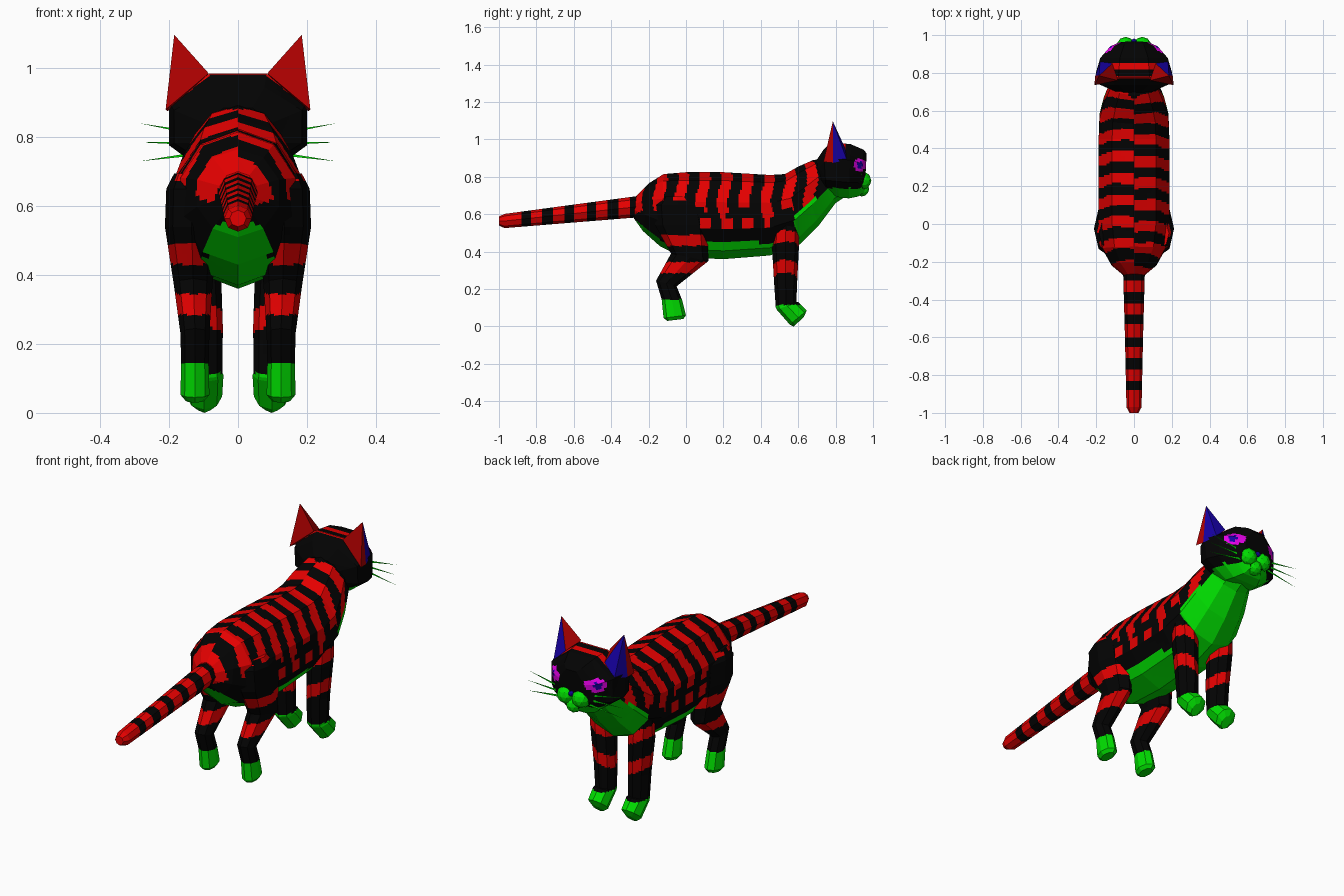
import bpy, bmesh
from math import sin, cos, pi, hypot
from mathutils import Vector

if "Cube" in bpy.data.objects:
    bpy.data.objects.remove(bpy.data.objects["Cube"])

# Flat colours
COLOURS = {
    "black": (0.001, 0.001, 0.001), "red": (0.78, 0, 0), "green": (0, 0.72, 0),
    "blue": (0.008, 0, 0.36), "magenta": (0.78, 0, 0.8), "dark red": (0.42, 0, 0)}
MATS = []
for name, rgb in COLOURS.items():
    m = bpy.data.materials.new(name)
    m.use_nodes = True
    m.diffuse_color = (*rgb, 1)
    m.node_tree.nodes["Principled BSDF"].inputs["Base Color"].default_value = (*rgb, 1)
    MATS.append(m)
BLACK, RED, GREEN, BLUE, MAGENTA, DARK_RED = range(6)


def finish(name, bm, rule):
    bmesh.ops.recalc_face_normals(bm, faces=bm.faces)
    for f in bm.faces:
        f.material_index = rule(f.calc_center_median())
    me = bpy.data.meshes.new(name)
    bm.to_mesh(me)
    bm.free()
    for m in MATS:
        me.materials.append(m)
    ob = bpy.data.objects.new(name, me)
    bpy.context.collection.objects.link(ob)


def loft(name, sections, rule, sides=10, split=3, step=0.015, mirror=1, flat=False):
    """Skin rings given by two (y, z) extremes, an x centre and a half width.
    Rings and sides are cut finely but stay straight, so facets remain flat.
    A flat loft has a side, not a corner, at the top and bottom."""
    turn, grow = (pi / sides, 1 / cos(pi / sides)) if flat else (0, 1)

    def ring(s):
        (ay, az), (by, bz), xc, w = s
        corners = []
        for i in range(sides):
            t = 2 * pi * i / sides + turn
            k = cos(t) * grow / 2
            corners.append(Vector((mirror * (xc + w * grow * sin(t)),
                                   (ay + by) / 2 + (ay - by) * k,
                                   (az + bz) / 2 + (az - bz) * k)))
        return [corners[i].lerp(corners[(i + 1) % sides], j / split)
                for i in range(sides) for j in range(split)]

    rings = [ring(s) for s in sections]
    rows = []
    for r0, r1 in zip(rings, rings[1:]):
        length = max((p - q).length for p, q in zip(r0, r1))
        n = max(1, round(length / step))
        rows += [[p.lerp(q, i / n) for p, q in zip(r0, r1)] for i in range(n)]
    rows.append(rings[-1])
    bm = bmesh.new()
    grid = [[bm.verts.new(p) for p in row] for row in rows]
    count = sides * split
    for lo, hi in zip(grid, grid[1:]):
        for i in range(count):
            j = (i + 1) % count
            bm.faces.new((lo[i], lo[j], hi[j], hi[i]))
    bm.faces.new(grid[0])
    bm.faces.new(grid[-1])
    finish(name, bm, rule)


# Wavy stripes shared by the back and the top of the hips
def striped(c):
    shift = 0.012 * sin(26 * c.z + 3) - (0.006 if c.x > 0 else 0.032)
    return ((c.y + 0.03 + shift) / 0.115 + 0.25) % 1 < 0.5


# Body and neck: stripes over the back, pale belly and throat
def body_rule(c):
    belly = 0.45 + max(0, -0.12 - c.y) * 0.8
    if c.y > 0.58:
        belly = 0.62 + 0.7 * (c.y - 0.6)
    if c.z < belly:
        return GREEN
    low = 0.61 + 0.02 * sin(25 * c.y)
    patch = 0.52 < c.z < 0.585 and 0.05 < c.y < 0.45
    return RED if striped(c) and (low < c.z < 0.88 or patch) else BLACK


loft("body", [
    ((-0.265, 0.70), (-0.28, 0.58), 0, 0.055),
    ((-0.20, 0.765), (-0.23, 0.51), 0, 0.125),
    ((-0.12, 0.815), (-0.14, 0.43), 0, 0.175),
    ((0.0, 0.825), (-0.02, 0.37), 0, 0.197),
    ((0.2, 0.825), (0.2, 0.36), 0, 0.197),
    ((0.45, 0.81), (0.45, 0.38), 0, 0.197),
    ((0.53, 0.815), (0.61, 0.44), 0, 0.192),
    ((0.60, 0.855), (0.71, 0.54), 0, 0.168),
    ((0.68, 0.89), (0.80, 0.66), 0, 0.13),
    ((0.76, 0.90), (0.86, 0.70), 0, 0.11)], body_rule, split=5, step=0.01)

# Tail with even rings
loft("tail", [
    ((-0.24, 0.70), (-0.24, 0.585), 0, 0.058),
    ((-0.60, 0.652), (-0.60, 0.556), 0, 0.048),
    ((-0.97, 0.602), (-0.97, 0.526), 0, 0.04),
    ((-1.0, 0.588), (-1.0, 0.54), 0, 0.024)],
    lambda c: RED if c.y < -0.88 or ((-c.y - 0.3) / 0.117) % 1 < 0.53 else BLACK,
    sides=8, split=1, step=0.01)


# Head: crown stripes, pale jaw, coloured eyes
def head_rule(c):
    eye = hypot((c.y - 0.93) / 0.034, (c.z - 0.864) / 0.034)
    if eye < 1 and abs(c.x) > 0.05:
        return BLUE if eye < 0.5 else MAGENTA
    if c.z < 0.74 and c.y > 0.75:
        return GREEN
    if c.z > 0.93 and (0.82 < c.y < 0.855 or 0.77 < c.y < 0.785):
        return RED
    return BLACK


loft("head", [
    ((0.695, 0.885), (0.72, 0.74), 0, 0.10),
    ((0.735, 0.945), (0.75, 0.715), 0, 0.185),
    ((0.775, 0.985), (0.82, 0.69), 0, 0.20),
    ((0.88, 0.975), (0.87, 0.685), 0, 0.18),
    ((0.95, 0.945), (0.92, 0.695), 0, 0.125),
    ((0.966, 0.925), (0.955, 0.72), 0, 0.075)],
    head_rule, sides=8, split=7, step=0.007, flat=True)


def ball(name, centre, radius, colour):
    bm = bmesh.new()
    bmesh.ops.create_icosphere(bm, subdivisions=2, radius=radius)
    bmesh.ops.translate(bm, verts=bm.verts, vec=centre)
    finish(name, bm, lambda c: colour)


ball("chin", (0, 0.94, 0.735), 0.04, GREEN)
ball("nose", (0, 0.968, 0.803), 0.014, BLUE)


# Legs: two red bands and a pale paw
def leg_rule(c, bands, paw):
    if c.z < paw:
        return GREEN
    return RED if any(lo < c.z < hi for lo, hi in bands) else BLACK


def hind_rule(c):
    if c.z > 0.675 and striped(c):
        return RED
    return leg_rule(c, ((0.43, 0.49), (0.285, 0.345)), 0.145)


def front_rule(c):
    # Bands dip towards the inside of the leg
    dip = 0.5 * (abs(c.x) - 0.1)
    return leg_rule(c, ((0.42 + dip, 0.48 + dip), (0.26 + dip, 0.325 + dip)), 0.115)


def ear(name, s):
    tip, back, outer, front, edge, inner = [Vector((s * x, y, z)) for x, y, z in (
        (0.185, 0.785, 1.097), (0.21, 0.735, 0.88), (0.205, 0.785, 0.875),
        (0.18, 0.86, 0.89), (0.115, 0.85, 0.955), (0.085, 0.76, 0.985))]
    bm = bmesh.new()
    base = [bm.verts.new(p) for p in (back, outer, front, edge, inner)]
    top = bm.verts.new(tip)
    for i in range(5):
        bm.faces.new((base[i], base[(i + 1) % 5], top))
    bm.faces.new(base)
    # The forward faces form the inside of the ear
    finish(name, bm, lambda c: BLUE if c.y > 0.805 else DARK_RED)


def whisker(name, s, z0, z1):
    bm = bmesh.new()
    bm.faces.new([bm.verts.new(p) for p in (
        (s * 0.06, 0.94, z0 - 0.007), (s * 0.285, 0.93, z1), (s * 0.06, 0.94, z0 + 0.007))])
    finish(name, bm, lambda c: GREEN)


for side, s in (("left", 1), ("right", -1)):
    loft(side + "_hind_leg", [
        ((0.03, 0.695), (-0.13, 0.695), 0.135, 0.05),
        ((0.09, 0.65), (-0.17, 0.65), 0.135, 0.073),
        ((0.115, 0.54), (-0.165, 0.54), 0.135, 0.077),
        ((0.12, 0.35), (-0.08, 0.39), 0.13, 0.056),
        ((-0.05, 0.215), (-0.16, 0.245), 0.125, 0.042),
        ((-0.02, 0.14), (-0.13, 0.145), 0.125, 0.04),
        ((0.0, 0.06), (-0.12, 0.045), 0.125, 0.042),
        ((-0.015, 0.04), (-0.10, 0.03), 0.125, 0.027)],
        hind_rule, sides=8, split=3, step=0.01, mirror=s)
    loft(side + "_front_leg", [
        ((0.60, 0.66), (0.47, 0.66), 0.12, 0.055),
        ((0.605, 0.45), (0.46, 0.42), 0.112, 0.062),
        ((0.595, 0.25), (0.47, 0.25), 0.1, 0.056),
        ((0.59, 0.13), (0.48, 0.10), 0.097, 0.052),
        ((0.60, 0.13), (0.485, 0.09), 0.098, 0.056),
        ((0.645, 0.085), (0.555, 0.01), 0.098, 0.052),
        ((0.63, 0.05), (0.575, 0.0), 0.098, 0.025)],
        front_rule, sides=8, split=3, step=0.01, mirror=s)
    ear(side + "_ear", s)
    ball(side + "_muzzle", (s * 0.044, 0.943, 0.78), 0.048, GREEN)
    for level, z0, z1 in (("upper", 0.80, 0.84), ("middle", 0.78, 0.785), ("lower", 0.76, 0.73)):
        whisker(f"{side}_{level}_whisker", s, z0, z1)
